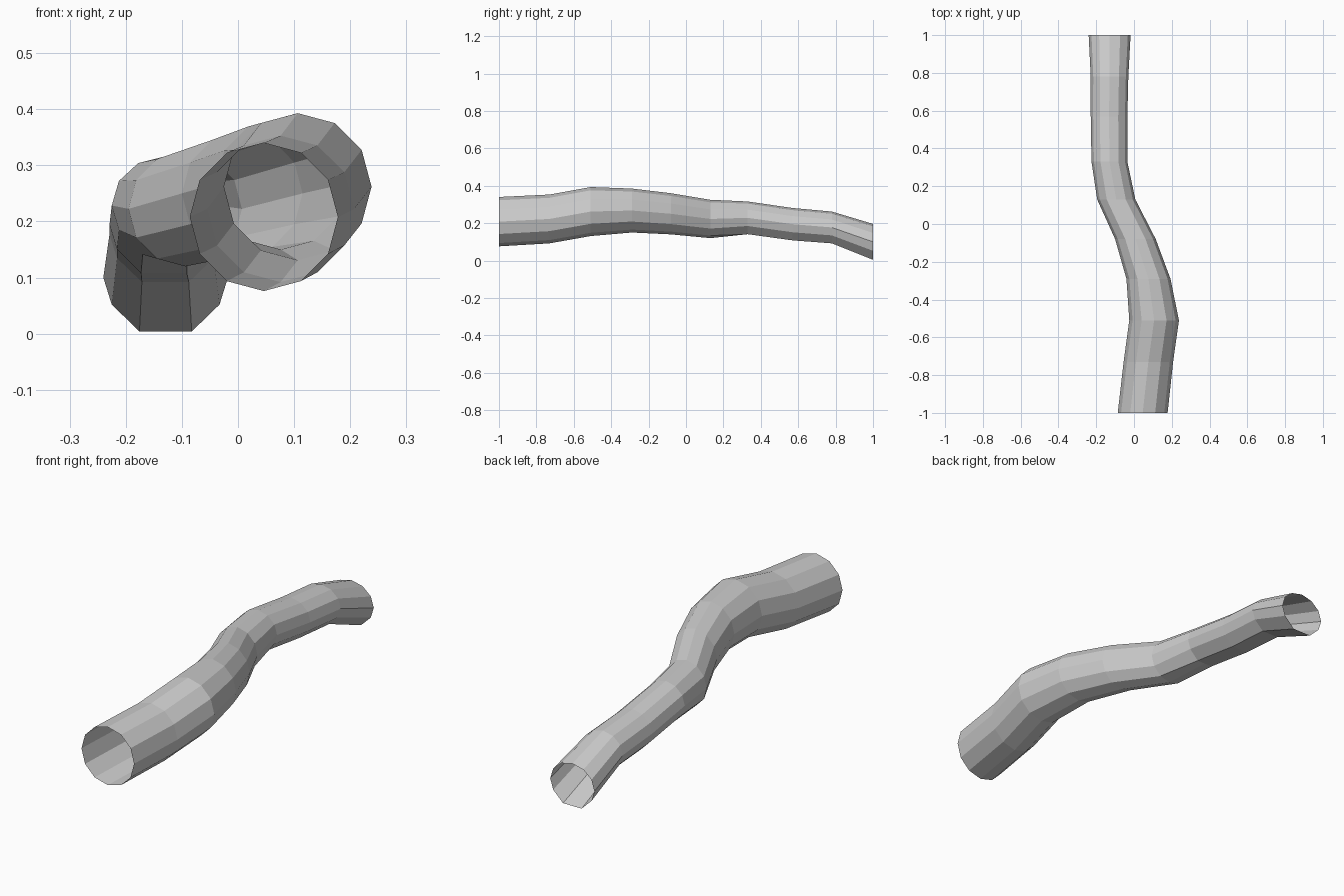
import bpy, bmesh, math

if "Cube" in bpy.data.objects:
    bpy.data.objects.remove(bpy.data.objects["Cube"])

SIDES = 12
# Stations along the pipe: y, x min, x max, z min, z max, flattened underside
STATIONS = [
    (-1.00, -0.086, 0.178, 0.076, 0.340, False),
    (-0.73, -0.055, 0.207, 0.092, 0.353, False),
    (-0.51, -0.025, 0.238, 0.131, 0.393, False),
    (-0.29, -0.040, 0.193, 0.150, 0.385, False),
    (-0.08, -0.100, 0.115, 0.140, 0.360, False),
    (0.13, -0.195, 0.007, 0.120, 0.325, False),
    (0.33, -0.225, -0.035, 0.141, 0.316, True),
    (0.57, -0.229, -0.035, 0.108, 0.281, True),
    (0.78, -0.229, -0.030, 0.092, 0.262, True),
    (1.00, -0.240, -0.018, 0.004, 0.196, True),
]


def ring(bm, y, x0, x1, z0, z1, flat):
    """One open cross-section of the pipe, upright in the y plane."""
    cx, rx = (x0 + x1) / 2, (x1 - x0) / 2
    cz, rz = (z0 + z1) / 2, (z1 - z0) / 2
    verts = []
    for i in range(SIDES):
        a = 2 * math.pi * i / SIDES
        x, z = cx + rx * math.cos(a), cz + rz * math.sin(a)
        if flat and i in (8, 9, 10):      # flat bottom strip
            x = cx + rx * 0.42 * (i - 9)
            z = z0
        verts.append(bm.verts.new((x, y, z)))
    return verts


# Bent pipe, open at both ends
bm = bmesh.new()
rings = [ring(bm, *s) for s in STATIONS]
for a, b in zip(rings, rings[1:]):
    for i in range(SIDES):
        j = (i + 1) % SIDES
        bm.faces.new((a[i], a[j], b[j], b[i]))
bmesh.ops.recalc_face_normals(bm, faces=bm.faces[:])
# Make sure the faces look outward from the first section's centre
f = bm.faces[:][3]
if f.normal.z < 0:
    bmesh.ops.reverse_faces(bm, faces=bm.faces[:])
mesh = bpy.data.meshes.new("bent_pipe")
bm.to_mesh(mesh)
bm.free()
pipe = bpy.data.objects.new("bent_pipe", mesh)
bpy.context.collection.objects.link(pipe)
